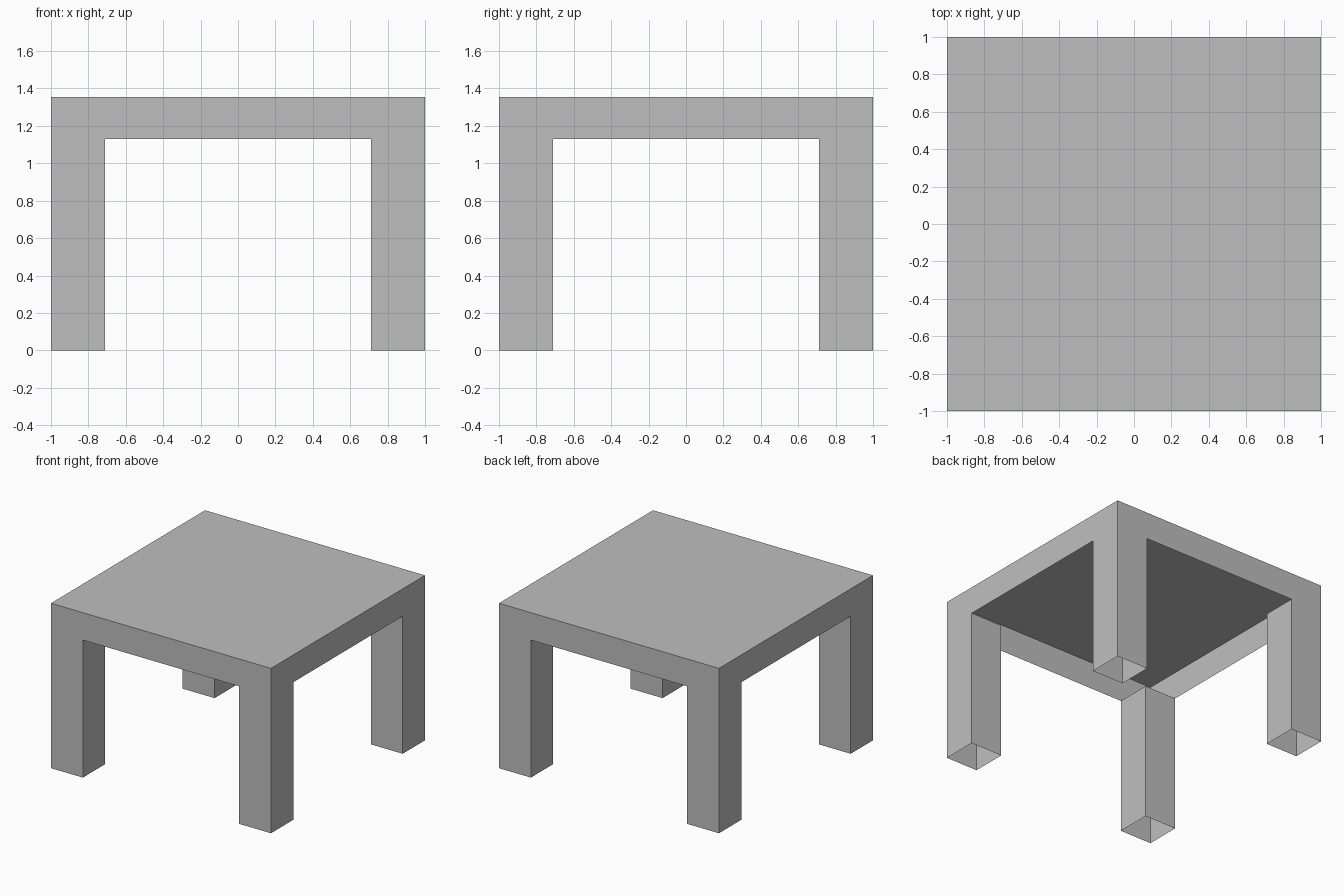
import bpy, bmesh
from math import pi
from mathutils import Matrix

cube = bpy.data.objects.get("Cube")
if cube:
    bpy.data.objects.remove(cube, do_unlink=True)

HALF, INNER = 1.0, 0.71       # outer edge and inner edge of the legs
TOP, UNDER = 1.355, 1.13      # table top and lower edge of the skirt

grey = bpy.data.materials.new("light grey")
grey.use_nodes = True
colour = (0.52, 0.52, 0.52, 1)
grey.diffuse_color = colour
grey.node_tree.nodes["Principled BSDF"].inputs["Base Color"].default_value = colour

bm = bmesh.new()


def face(points, turn=Matrix()):
    bm.faces.new([bm.verts.new(turn @ bm_point) for bm_point in points])


def vec(x, y, z):
    return Matrix.Translation((x, y, z)).to_translation()


# Table top: one thin sheet, open underneath
face([vec(-HALF, -HALF, TOP), vec(HALF, -HALF, TOP),
      vec(HALF, HALF, TOP), vec(-HALF, HALF, TOP)])

# Each side, turned about the centre
for i in range(4):
    turn = Matrix.Rotation(i * pi / 2, 4, 'Z')
    # Arch-shaped outer panel: skirt and the outsides of two legs
    arch = [(-HALF, 0), (-INNER, 0), (-INNER, UNDER), (INNER, UNDER),
            (INNER, 0), (HALF, 0), (HALF, TOP), (-HALF, TOP)]
    face([vec(x, -HALF, z) for x, z in arch], turn)
    # Two inward sides of one hollow leg, open at the foot
    face([vec(INNER, -INNER, 0), vec(INNER, -HALF, 0),
          vec(INNER, -HALF, UNDER), vec(INNER, -INNER, UNDER)], turn)
    face([vec(HALF, -INNER, 0), vec(INNER, -INNER, 0),
          vec(INNER, -INNER, UNDER), vec(HALF, -INNER, UNDER)], turn)

bmesh.ops.remove_doubles(bm, verts=bm.verts[:], dist=0.0001)
mesh = bpy.data.meshes.new("table")
bm.to_mesh(mesh)
bm.free()
mesh.materials.append(grey)
table = bpy.data.objects.new("table", mesh)
bpy.context.collection.objects.link(table)
